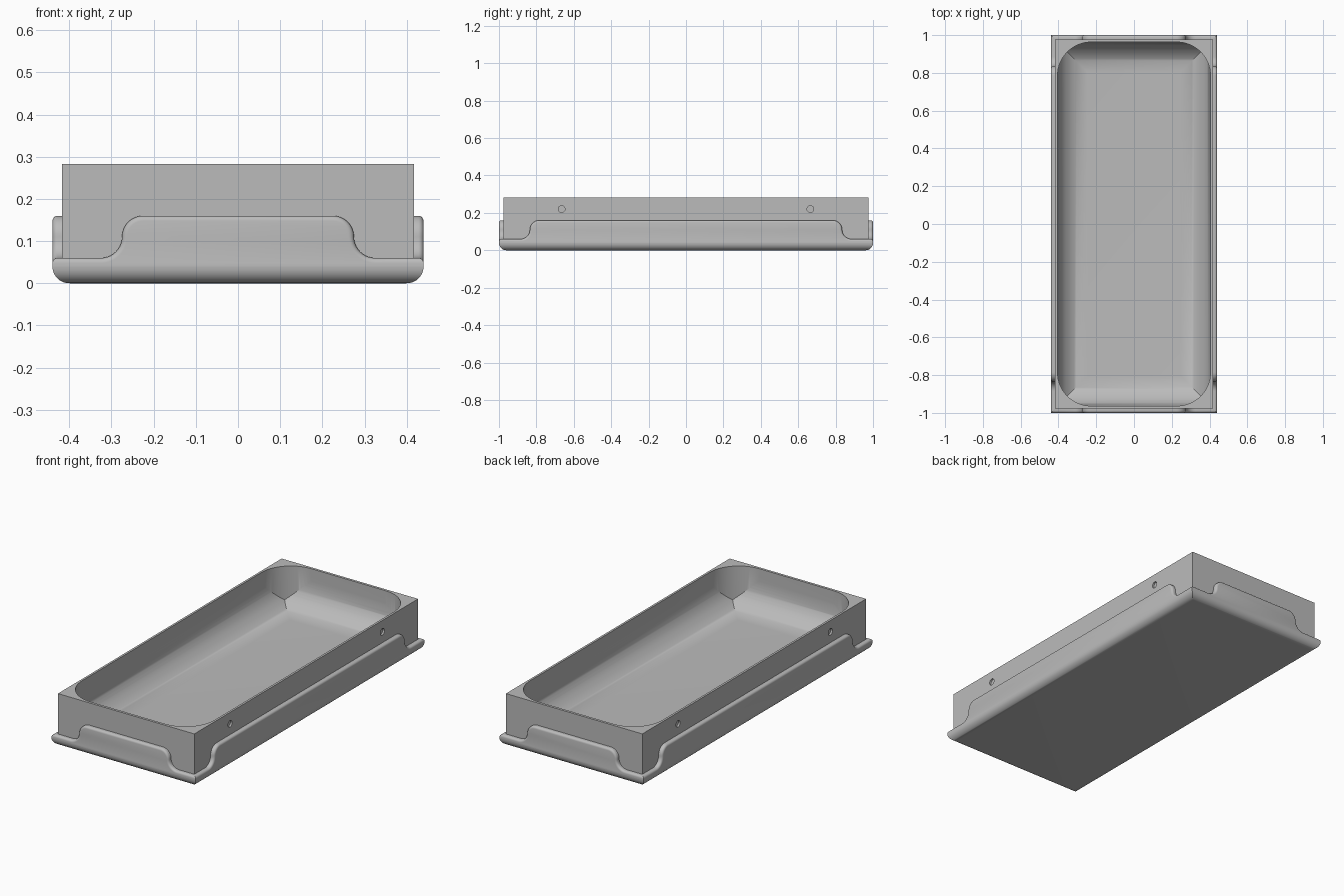
import bpy
import bmesh
from math import pi, sin, cos
from mathutils import Matrix, Vector

if "Cube" in bpy.data.objects:
    bpy.data.objects.remove(bpy.data.objects["Cube"], do_unlink=True)

HALF_X, HALF_Y = 0.44, 1.0          # outer footprint
WALL = 0.023                        # thickness of the raised outer skirt
SEAM = 0.04                         # height where base meets skirt and block
LEDGE, FLAP, TOP = 0.06, 0.16, 0.283

grey = bpy.data.materials.new("plain_grey")
grey.use_nodes = True
grey.diffuse_color = (0.5, 0.5, 0.5, 1)
grey.node_tree.nodes["Principled BSDF"].inputs["Base Color"].default_value = (0.5, 0.5, 0.5, 1)


def finish(name, bm):
    bmesh.ops.recalc_face_normals(bm, faces=bm.faces)
    mesh = bpy.data.meshes.new(name)
    bm.to_mesh(mesh)
    bm.free()
    obj = bpy.data.objects.new(name, mesh)
    bpy.context.collection.objects.link(obj)
    mesh.materials.append(grey)
    return obj


def activate(obj):
    bpy.ops.object.select_all(action='DESELECT')
    obj.select_set(True)
    bpy.context.view_layer.objects.active = obj


def smooth(obj):
    activate(obj)
    bpy.ops.object.shade_smooth_by_angle()


def loft(name, rings):
    """Closed solid skinned through rings of equal point count."""
    bm = bmesh.new()
    loops = [[bm.verts.new(p) for p in ring] for ring in rings]
    n = len(loops[0])
    for low, high in zip(loops, loops[1:]):
        for i in range(n):
            j = (i + 1) % n
            bm.faces.new((low[i], low[j], high[j], high[i]))
    bm.faces.new(loops[0][::-1])
    bm.faces.new(loops[-1])
    return finish(name, bm)


def rect(hx, hy, z):
    return [(-hx, -hy, z), (hx, -hy, z), (hx, hy, z), (-hx, hy, z)]


def fillet_rings(hx, hy, z, r, steps):
    """Rectangles that round the lower edges with mitred corners."""
    rings = []
    for i in range(steps + 1):
        a = pi / 2 * i / steps
        inset = r * (1 - sin(a))
        rings.append(rect(hx - inset, hy - inset, z + r * (1 - cos(a))))
    return rings


def round_rect(hx, hy, r, z, steps=16):
    pts = []
    for k, (sx, sy) in enumerate(((1, 1), (-1, 1), (-1, -1), (1, -1))):
        for i in range(steps + 1):
            a = pi / 2 * (k + i / steps)
            pts.append((sx * (hx - r) + r * cos(a), sy * (hy - r) + r * sin(a), z))
    return pts


def boolean(obj, cutter, operation):
    cutter.hide_render = True
    mod = obj.modifiers.new("cut", 'BOOLEAN')
    mod.operation, mod.object, mod.solver = operation, cutter, 'EXACT'
    activate(obj)
    bpy.ops.object.modifier_apply(modifier=mod.name)
    bpy.data.objects.remove(cutter, do_unlink=True)


# Base with rounded lower edges
smooth(loft("base", fillet_rings(HALF_X, HALF_Y, 0, SEAM, 10)))


# Skirt wall: low ledge at the ends, S-curves up to a long raised flap
def skirt_wall(name, half, dist, bend, angle):
    r = (FLAP - LEDGE) / 2
    steps = 10
    curve = []
    for i in range(steps + 1):
        a = pi / 2 * i / steps
        curve.append((bend + r - r * sin(a), LEDGE + r - r * cos(a)))
    for i in range(1, steps + 1):
        a = pi / 2 * i / steps
        curve.append((bend - r + r * cos(a), LEDGE + r + r * sin(a)))
    side = [(half, SEAM), (half, LEDGE)] + curve
    outline = side + [(-u, z) for u, z in reversed(side)]
    bm = bmesh.new()
    outer = [bm.verts.new((u, -dist, z)) for u, z in outline]
    # Ends are mitred so neighbouring walls meet at the corner
    inner = [bm.verts.new((max(-half + WALL, min(half - WALL, u)), WALL - dist, z))
             for u, z in outline]
    n = len(outline)
    bm.faces.new(outer)
    bm.faces.new(inner[::-1])
    for i in range(n):
        j = (i + 1) % n
        bm.faces.new((outer[i], inner[i], inner[j], outer[j]))
    bmesh.ops.recalc_face_normals(bm, faces=bm.faces)
    rim = [bm.edges.get((outer[i], outer[i + 1])) for i in range(1, n - 2)]
    bmesh.ops.bevel(bm, geom=rim, offset=0.012, segments=4, profile=0.5, affect='EDGES')
    bm.transform(Matrix.Rotation(angle, 4, 'Z'))
    smooth(finish(name, bm))


skirt_wall("front_skirt", HALF_X, HALF_Y, 0.275, 0)
skirt_wall("left_skirt", HALF_Y, HALF_X, 0.835, pi / 2)
skirt_wall("back_skirt", HALF_X, HALF_Y, 0.275, pi)
skirt_wall("right_skirt", HALF_Y, HALF_X, 0.835, -pi / 2)

# Main block
bx, by = HALF_X - WALL, HALF_Y - WALL
block = loft("tray_block", [rect(bx, by, SEAM), rect(bx, by, TOP)])

# Basin: filleted floor, walls with rounded upright corners
cx, cy = 0.405, 0.963
basin = loft("basin_cutter", fillet_rings(cx, cy, 0.055, 0.16, 20) + [rect(cx, cy, 0.4)])
corners = loft("corner_cutter", [round_rect(cx, cy, 0.178, 0), round_rect(cx, cy, 0.178, 0.35)])
boolean(basin, corners, 'INTERSECT')
boolean(block, basin, 'DIFFERENCE')

# Shallow round sockets on both long sides
bm = bmesh.new()
for sx in (-1, 1):
    for sy in (-1, 1):
        place = Matrix.Translation(Vector((sx * bx, sy * 0.665, 0.22)))
        bmesh.ops.create_cone(bm, cap_ends=True, segments=24, radius1=0.018, radius2=0.018,
                              depth=0.02, matrix=place @ Matrix.Rotation(pi / 2, 4, 'Y'))
boolean(block, finish("socket_cutter", bm), 'DIFFERENCE')
smooth(block)
